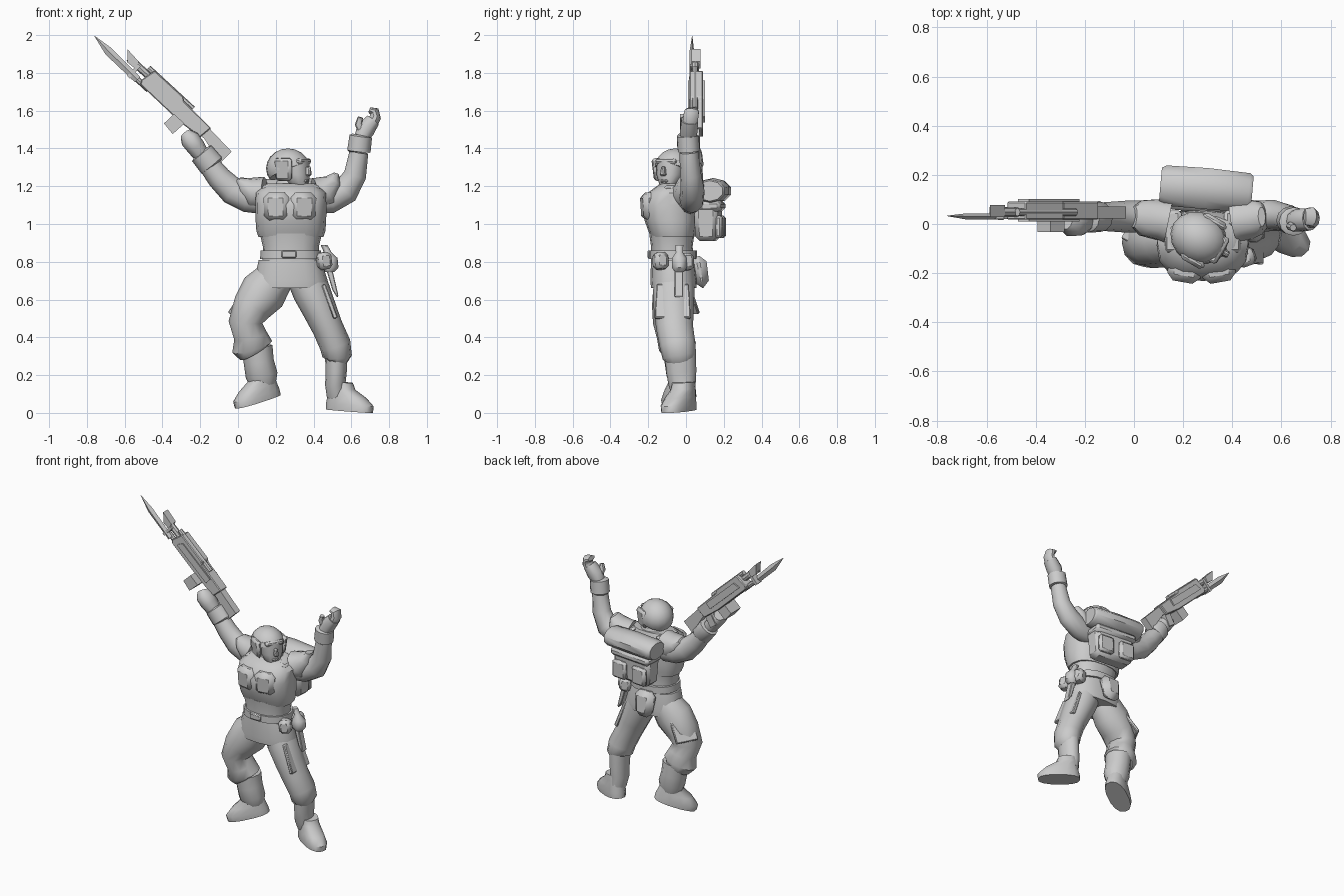
import bpy, bmesh, math
from mathutils import Vector, Matrix

def finish(name, bm, bevel=0, mat=None, smooth=42):
    bmesh.ops.recalc_face_normals(bm, faces=bm.faces)
    me = bpy.data.meshes.new(name)
    bm.to_mesh(me)
    bm.free()
    ob = bpy.data.objects.new(name, me)
    bpy.context.collection.objects.link(ob)
    if mat:
        me.transform(mat)
    if bevel:
        m = ob.modifiers.new("Bevel", 'BEVEL')
        m.width, m.segments, m.limit_method = bevel, 1, 'ANGLE'
    if smooth:
        bpy.ops.object.select_all(action='DESELECT')
        ob.select_set(True)
        bpy.context.view_layer.objects.active = ob
        bpy.ops.object.shade_smooth_by_angle(angle=math.radians(smooth))
    return ob

def loft(name, secs, n=12, power=2.0, flat=False, mat=None):
    """Skin of rings: each section is x, y, z, in-plane radius, depth radius."""
    bm = bmesh.new()
    rings = []
    pts = [Vector(s[:3]) for s in secs]
    for i, s in enumerate(secs):
        t = (pts[min(i + 1, len(pts) - 1)] - pts[max(i - 1, 0)]).normalized()
        if flat:
            t = Vector((0, 0, 1))
        b = (Vector((0, 1, 0)) - t * t.y).normalized()
        a = b.cross(t)
        ring = []
        for k in range(n):
            w = 2 * math.pi * k / n
            c, d = math.cos(w), math.sin(w)
            c = math.copysign(abs(c) ** (2 / power), c)
            d = math.copysign(abs(d) ** (2 / power), d)
            ring.append(bm.verts.new(pts[i] + a * c * s[3] + b * d * s[4]))
        rings.append(ring)
    for p, q in zip(rings, rings[1:]):
        for k in range(n):
            bm.faces.new((p[k], p[(k + 1) % n], q[(k + 1) % n], q[k]))
    bm.faces.new(rings[0])
    bm.faces.new(rings[-1])
    return finish(name, bm, mat=mat)

def box(name, c, size, rot=(0, 0, 0), bevel=0.012, taper=1.0, base=None, smooth=50):
    bm = bmesh.new()
    bmesh.ops.create_cube(bm, size=1)
    for v in bm.verts:
        f = taper if v.co.z < 0 else 1
        v.co = Vector((v.co.x * size[0] * f, v.co.y * size[1] * f, v.co.z * size[2]))
    r = [Matrix.Rotation(math.radians(a), 4, ax) for a, ax in zip(rot, 'XYZ')]
    m = Matrix.Translation(c) @ r[2] @ r[1] @ r[0]
    return finish(name, bm, bevel, (base @ m) if base else m, smooth)

def prism(name, prof, y0, y1, mat, bevel=0.0):
    """Extrude an (x, z) outline between two depths."""
    bm = bmesh.new()
    f = bm.faces.new([bm.verts.new((u, y0, v)) for u, v in prof])
    ex = bmesh.ops.extrude_face_region(bm, geom=[f])
    for v in ex['geom']:
        if isinstance(v, bmesh.types.BMVert):
            v.co.y = y1
    return finish(name, bm, bevel, mat, 0)

# Trousers
loft("right_trouser", [(.20, -.06, .72, .10, .10), (.135, -.065, .64, .125, .11), (.075, -.07, .56, .105, .11),
     (.04, -.075, .48, .09, .10), (.065, -.06, .41, .088, .095), (.075, -.045, .35, .11, .10), (.09, -.04, .325, .09, .085)])
loft("left_trouser", [(.35, -.06, .74, .10, .10), (.39, -.065, .64, .10, .11), (.435, -.065, .54, .09, .105),
     (.475, -.06, .45, .082, .098), (.515, -.045, .36, .083, .095), (.525, -.035, .30, .078, .09), (.52, -.03, .28, .06, .075)])
# Boots: shaft and foot
loft("right_boot_shaft", [(.10, -.035, .35, .083, .085), (.11, -.03, .27, .08, .083), (.125, -.025, .20, .085, .078), (.13, -.02, .15, .07, .06)])
loft("left_boot_shaft", [(.52, -.03, .31, .06, .082), (.52, -.025, .22, .056, .08), (.515, -.02, .15, .054, .072), (.525, -.01, .09, .055, .06)])
for nm, loc, rz, tilt in (("right_foot", (.105, -.035, .06), 209, 16), ("left_foot", (.59, -.038, .009), -30, 4)):
    m = Matrix.Translation(loc) @ Matrix.Rotation(math.radians(rz), 4, 'Z') @ Matrix.Rotation(math.radians(tilt), 4, 'Y')
    loft(nm, [(0, 0, 0, .137, .066), (0, 0, .035, .137, .069), (-.02, 0, .075, .11, .063),
         (-.055, 0, .115, .072, .058), (-.06, 0, .15, .06, .055)], 14, 2.4, True, m)

# Jacket skirt, waist, belt, thigh flaps
loft("jacket_skirt", [(.28, -.065, .66, .198, .12), (.28, -.065, .70, .195, .124), (.275, -.07, .81, .165, .115)], 16, 2.3, True)
loft("waist", [(.28, -.07, .80, .15, .115), (.28, -.075, .88, .148, .11), (.28, -.075, .95, .165, .12)], 16, 2.3, True)
loft("belt", [(.28, -.07, .815, .163, .128), (.28, -.07, .86, .16, .128)], 16, 2.3, True)
box("belt_buckle", (.27, -.195, .84), (.08, .02, .04), bevel=.006)
box("right_thigh_flap", (.045, -.025, .615), (.022, .15, .22), (0, 36, -28), .005)
box("left_thigh_flap", (.485, -.07, .59), (.022, .17, .19), (0, -20, 0), .005, 1.12)

# Chest armour
loft("chest_armour", [(.28, -.07, .93, .172, .115), (.28, -.075, .965, .183, .125), (.28, -.08, 1.02, .187, .14),
     (.28, -.087, 1.10, .188, .145), (.28, -.075, 1.165, .185, .128), (.28, -.05, 1.215, .13, .085)], 16, 2.4, True)
for s, nm in ((-1, "right"), (1, "left")):
    box(nm + "_chest_plate", (.275 + s * .069, -.19, 1.092), (.138, .09, .15), (3, 0, s * 10), .028, .96)
    box(nm + "_shoulder_strap", (.28 + s * .12, -.03, 1.195), (.07, .17, .03), (0, s * 14, 0))
loft("collar", [(.28, -.045, 1.17, .10, .085), (.28, -.045, 1.235, .07, .065)], 12, 2, True)

# Shoulder pads
loft("right_shoulder_pad", [(.14, .01, 1.165, .085, .09), (.09, .02, 1.165, .088, .085), (.035, .025, 1.2, .055, .075), (.0, .03, 1.232, .018, .045)], 10)
loft("left_shoulder_pad", [(.41, .01, 1.16, .085, .09), (.46, .02, 1.17, .09, .085), (.505, .025, 1.225, .05, .07), (.52, .03, 1.265, .016, .04)], 10)

# Arms, cuffs, hands
loft("right_arm", [(.14, .025, 1.13, .078, .065), (.05, .03, 1.14, .078, .065), (-.03, .03, 1.175, .073, .065),
     (-.10, .03, 1.245, .064, .06), (-.17, .03, 1.335, .055, .055)])
loft("right_cuff", [(-.135, .03, 1.305, .06, .055), (-.14, .03, 1.312, .07, .063), (-.192, .025, 1.375, .066, .06), (-.196, .025, 1.38, .05, .05)])
loft("right_hand", [(-.19, .02, 1.36, .042, .045), (-.225, .01, 1.41, .05, .058), (-.255, .01, 1.45, .052, .062), (-.275, .02, 1.475, .035, .045)], 10, 2.3)
loft("left_arm", [(.40, .02, 1.13, .078, .065), (.49, .03, 1.13, .073, .065), (.57, .035, 1.175, .072, .063),
     (.62, .025, 1.26, .06, .056), (.64, .015, 1.38, .05, .05)])
loft("left_cuff", [(.64, .015, 1.38, .05, .05), (.64, .015, 1.385, .062, .058), (.65, .01, 1.465, .06, .058), (.651, .01, 1.47, .045, .045)])
loft("left_palm", [(.65, .01, 1.45, .036, .042), (.675, .015, 1.50, .05, .048), (.715, .02, 1.55, .038, .046)], 10, 2.3)
loft("left_fingers", [(.705, .02, 1.525, .032, .042), (.727, .025, 1.565, .03, .042), (.722, .03, 1.595, .027, .04), (.695, .03, 1.605, .014, .034)], 10)
loft("left_thumb", [(.66, .0, 1.49, .025, .022), (.638, -.01, 1.53, .02, .018), (.648, -.015, 1.565, .014, .014)], 8)

# Head, turned to its left
H = Matrix.Translation((.268, -.06, 1.28)) @ Matrix.Rotation(math.radians(60), 4, 'Z')
loft("neck", [(.28, -.045, 1.15, .06, .06), (.28, -.05, 1.25, .055, .06)], 10)
loft("face", [(0, -.075, -.085, .03, .035), (0, -.06, -.068, .05, .052), (0, -.045, -.02, .07, .072), (0, -.025, .06, .078, .085)], 12, 2.3, True, H)
prism("nose", [(-.016, -.025), (.016, -.025), (.008, .025), (-.008, .025)], -.135, -.09, H, .006)
box("mouth", (0, -.107, -.052), (.045, .02, .014), bevel=.005, base=H)
bm = bmesh.new()
bmesh.ops.create_uvsphere(bm, u_segments=16, v_segments=10, radius=1)
for v in bm.verts:
    v.co = Vector((v.co.x * .105, v.co.y * .12 + .004, v.co.z * .106 + .014))
cut = bmesh.ops.bisect_plane(bm, geom=bm.verts[:] + bm.edges[:] + bm.faces[:], plane_co=(0, 0, -.005),
                             plane_no=(0, .42, 1), clear_inner=True)
rim = [e for e in cut['geom_cut'] if isinstance(e, bmesh.types.BMEdge)]
bmesh.ops.contextual_create(bm, geom=rim)
finish("helmet", bm, mat=H)
box("helmet_brow", (0, -.086, .05), (.12, .045, .03), (-14, 0, 0), .01, base=H)
for s, nm in ((-1, "right"), (1, "left")):
    box(nm + "_ear_guard", (s * .086, -.018, .008), (.036, .11, .12), (0, s * 5, 0), .014, .85, H)

# Backpack with bedroll and pouches
P = Matrix.Translation((.295, .122, 1.015)) @ Matrix.Rotation(math.radians(-5), 4, 'Z')
box("backpack", (0, -.005, 0), (.30, .13, .21), bevel=.025, taper=.9, base=P)
loft("bedroll", [(-.19, .02, .16, .055, .075), (-.17, .02, .16, .063, .086), (0, .022, .163, .066, .088),
     (.17, .02, .16, .062, .084), (.185, .02, .16, .054, .072)], 10, mat=P)
for s, nm in ((-1, "right"), (1, "left")):
    box(nm + "_pack_pouch", (s * .078, .06, -.03), (.11, .04, .12), bevel=.014, base=P)
box("pack_flap", (0, .0, .08), (.31, .15, .06), bevel=.02, base=P)

# Belt kit
box("rear_pouch", (.26, .075, .745), (.15, .09, .17), (10, 0, 0), .034, .8)
for nm, c in (("front_belt_pouch", (.455, -.135, .805)), ("rear_belt_pouch", (.455, .0, .80))):
    box(nm, c, (.075, .075, .09), (0, -8, 20), .018)
loft("canteen", [(.485, -.035, .745, .025, .025), (.487, -.035, .77, .045, .042), (.485, -.035, .82, .042, .04),
     (.475, -.035, .85, .02, .02), (.455, -.035, .89, .018, .022)], 10, flat=True)
prism("knife_sheath", [(.455, .80), (.49, .80), (.532, .62), (.525, .61), (.50, .65)], -.06, -.015, None, .004)

# Rifle: x runs along the barrel, z is the sight side
u, v = Vector((-.735, 0, .678)), Vector((.678, 0, .735))
G = Matrix(((u.x, 0, v.x, -.20), (0, 1, 0, .053), (u.z, 0, v.z, 1.475), (0, 0, 0, 1)))
prism("rifle_stock", [(-.185, .045), (-.18, -.042), (-.03, -.002), (.03, -.01), (.03, .06), (-.03, .055)], -.03, .018, G)
prism("rifle_receiver", [(-.01, -.012), (.12, -.025), (.41, -.022), (.425, .0), (.405, .085), (.2, .085), (.18, .07), (-.02, .063)], -.035, .038, G, .005)
prism("rifle_side_panel", [(.08, .01), (.38, .01), (.36, .055), (.08, .055)], -.042, .048, G)
prism("rifle_magazine", [(.10, -.015), (.175, -.015), (.18, -.088), (.108, -.098)], -.085, .02, G)
prism("rifle_grip", [(-.01, .0), (.04, .0), (.02, -.09), (-.03, -.085)], -.02, .02, G)
prism("rifle_muzzle", [(.49, .022), (.54, .018), (.59, .07), (.50, .062)], -.025, .025, G)
loft("bayonet_blade", [(.44, -.024, -.012, .02, .012), (.655, -.022, -.006, .023, .012), (.765, -.02, .003, .001, .001)], 4, mat=G)
prism("bayonet_guard", [(.475, -.035), (.495, -.035), (.495, .05), (.475, .05)], -.032, .016, G)
for nm, z, a, b, r in (("rifle_barrel", .042, .38, .55, .02), ("bayonet_handle", -.012, .36, .48, .016),
                       ("rifle_top_tube", .072, .12, .44, .016)):
    loft(nm, [(a, -.005, z, r, r), (b, -.005, z, r, r)], 8, mat=G)
